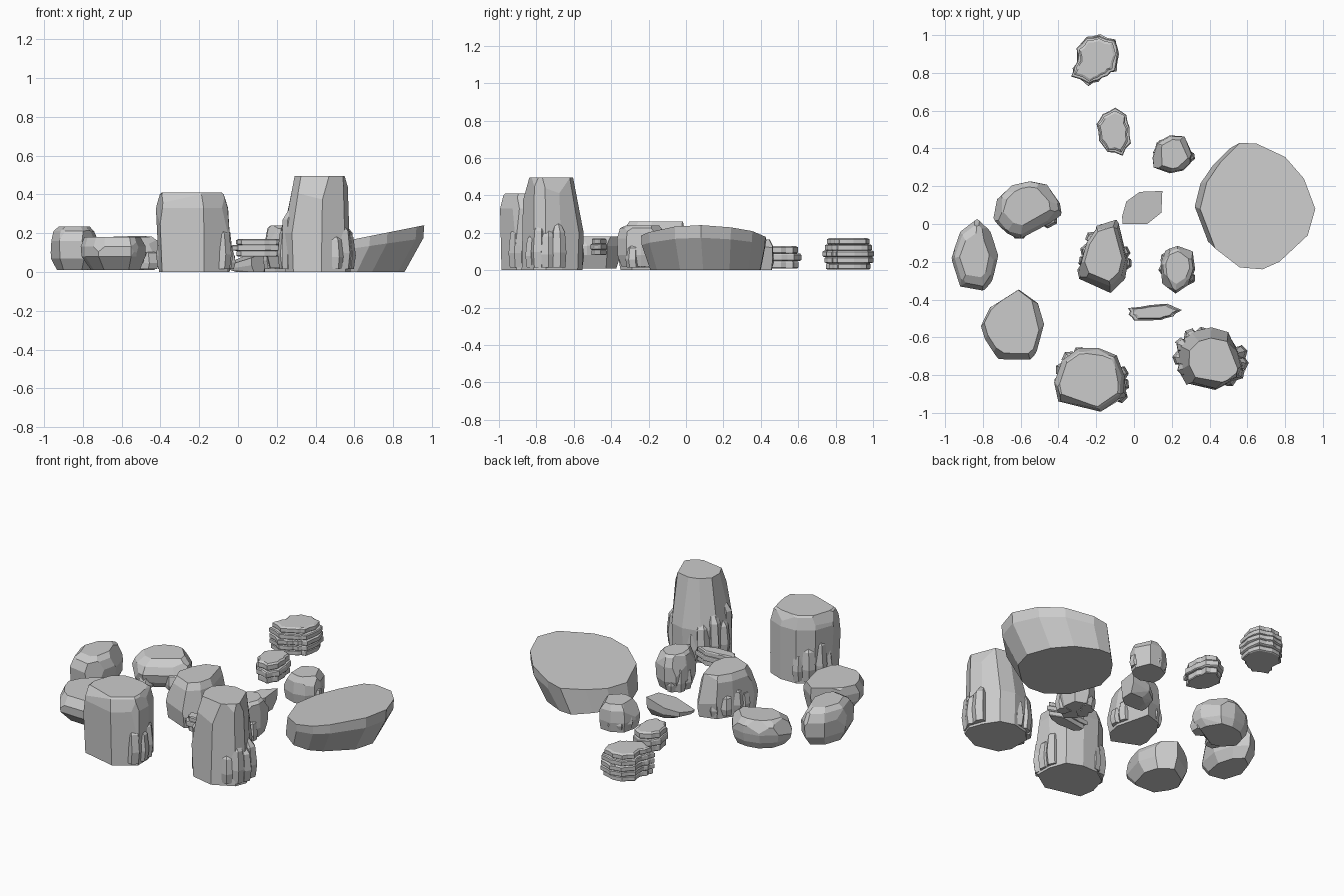
import bpy, bmesh, math, random
from mathutils import Vector

if "Cube" in bpy.data.objects:
    bpy.data.objects.remove(bpy.data.objects["Cube"])

random.seed(4)


def finish(name, bm):
    me = bpy.data.meshes.new(name)
    bmesh.ops.recalc_face_normals(bm, faces=bm.faces)
    bm.to_mesh(me)
    bm.free()
    bpy.context.collection.objects.link(bpy.data.objects.new(name, me))


def middle(pts):
    xs, ys = zip(*pts)
    return (min(xs) + max(xs)) / 2, (min(ys) + max(ys)) / 2


def hull(bm, coords, chips=0):
    """Add a separate convex chunk to bm, with some corners chipped flat."""
    part = bmesh.new()
    for c in coords:
        part.verts.new(c)
    res = bmesh.ops.convex_hull(part, input=part.verts)
    junk = {v for v in res["geom_interior"] if isinstance(v, bmesh.types.BMVert)}
    bmesh.ops.delete(part, geom=list(junk), context='VERTS')
    for i in range(chips):
        a = (i + random.random() * 0.7) * math.tau / chips
        n = Vector((math.cos(a), math.sin(a), random.uniform(0.1, 0.75))).normalized()
        d = max(v.co.dot(n) for v in part.verts) - random.uniform(0.006, 0.02)
        cut = bmesh.ops.bisect_plane(part, geom=part.verts[:] + part.edges[:] + part.faces[:],
                                     plane_co=n * d, plane_no=n, clear_outer=True)
        rim = [e for e in cut["geom_cut"] if isinstance(e, bmesh.types.BMEdge)]
        bmesh.ops.contextual_create(part, geom=rim)
    bmesh.ops.dissolve_limit(part, angle_limit=math.radians(10),
                             verts=part.verts, edges=part.edges)
    tmp = bpy.data.meshes.new("chunk")
    part.to_mesh(tmp)
    part.free()
    bm.from_mesh(tmp)
    bpy.data.meshes.remove(tmp)


def rock(name, pts, levels, tilt=(0, 0), ribs=(), jit=0.02, chips=6):
    """Faceted boulder: hull of scaled outlines (z, scale, dx, dy), plus
    pointed flutes (x, y, width, height) leaning towards its middle."""
    bm = bmesh.new()
    cx, cy = middle(pts)
    zmax = max(l[0] for l in levels)
    coords = []
    for z, s, dx, dy in levels:
        for x, y in pts:
            k = s * (1 + random.uniform(-jit, jit))
            px, py = (x - cx) * k, (y - cy) * k
            w = z / zmax
            coords.append((cx + px + dx, cy + py + dy,
                           max(0, z + w * (tilt[0] * px + tilt[1] * py))))
    hull(bm, coords, chips)
    for x, y, w, h in ribs:
        inward = Vector((cx - x, cy - y, 0)).normalized()
        turn = math.atan2(inward.y, inward.x) + random.uniform(-0.3, 0.3)
        c = []
        for z, s, lean in ((0.015, 0.9, 0.012), (h * 0.35, 1, 0.006),
                           (h * 0.75, 0.85, 0.012), (h, 0.2, 0.04)):
            for i in range(6):
                a = turn + i * math.pi / 3
                r = w * 0.62 * s * (1.5 if i == 0 else 1)
                c.append((x + inward.x * lean + r * math.cos(a),
                          y + inward.y * lean + r * math.sin(a), z))
        hull(bm, c)
    finish(name, bm)


def layered(name, pts, z0, z1, scales, rough=0.05):
    """Weathered rock made of stacked bulging strata."""
    bm = bmesh.new()
    cx, cy = middle(pts)
    fine = []
    for i, p in enumerate(pts):
        q = pts[(i + 1) % len(pts)]
        k = random.uniform(0.93, 1.02)
        fine += [p, (cx + ((p[0] + q[0]) / 2 - cx) * k, cy + ((p[1] + q[1]) / 2 - cy) * k)]
    step = (z1 - z0) / len(scales)
    rings = []
    for i, s in enumerate(scales):
        bumps = [random.uniform(-rough, rough * 0.4) for _ in fine]
        last = i == len(scales) - 1
        for f, k in ((0.0, 0.95), (0.12, 1.0), (0.8, 1.0), (1.0 if last else 0.95, 0.88 if last else 0.96)):
            rings.append([bm.verts.new((cx + (x - cx) * s * (k + b),
                                        cy + (y - cy) * s * (k + b), z0 + step * (i + f)))
                          for (x, y), b in zip(fine, bumps)])
    n = len(fine)
    for a, b in zip(rings, rings[1:]):
        for i in range(n):
            j = (i + 1) % n
            bm.faces.new((a[i], a[j], b[j], b[i]))
    bm.faces.new(rings[0][::-1])
    bm.faces.new(rings[-1])
    finish(name, bm)


# Tall standing rocks at the front
rock("tall_rock_right",
     [(.235, -.64), (.30, -.57), (.41, -.545), (.50, -.57), (.56, -.66), (.59, -.75),
      (.56, -.82), (.43, -.885), (.28, -.85), (.235, -.78)],
     [(0, .95, 0, 0), (.2, 1, 0, 0), (.44, .82, .01, -.01), (.495, .74, .012, -.012)],
     ribs=[(.25, -.64, .07, .32), (.24, -.71, .07, .27), (.255, -.77, .07, .36), (.30, -.59, .07, .28),
           (.36, -.575, .06, .22), (.565, -.68, .07, .27), (.57, -.74, .07, .24), (.55, -.79, .07, .28),
           (.51, -.83, .06, .22)])
rock("tall_rock_left",
     [(-.42, -.84), (-.38, -.72), (-.29, -.655), (-.18, -.65), (-.08, -.69), (-.04, -.80),
      (-.04, -.91), (-.17, -1.0), (-.40, -.94)],
     [(0, .94, 0, 0), (.18, 1, 0, 0), (.33, .97, -.005, 0), (.40, .88, -.01, 0), (.41, .82, -.01, 0)],
     ribs=[(-.385, -.83, .07, .24), (-.38, -.77, .07, .3), (-.345, -.71, .07, .26), (-.29, -.68, .06, .22),
           (-.065, -.79, .07, .27), (-.06, -.85, .07, .23), (-.07, -.91, .07, .26)])

# Wide slab with a sloping top
rock("broad_slab",
     [(.35, .08), (.385, .22), (.46, .33), (.56, .43), (.65, .425), (.80, .355), (.90, .24),
      (.96, .08), (.92, -.06), (.77, -.20), (.68, -.24), (.56, -.23), (.43, -.13)],
     [(.18, 1, 0, 0), (.13, .99, -.002, 0), (0, .88, -.065, .01), (0, .78, -.05, 0)],
     tilt=(.2, 0), jit=0, chips=0)

# Middle group
rock("middle_rock",
     [(-.30, -.24), (-.26, -.10), (-.20, -.01), (-.09, .025), (-.05, -.09), (-.03, -.20),
      (-.05, -.30), (-.12, -.365), (-.19, -.34), (-.29, -.29)],
     [(0, .92, 0, 0), (.1, 1, 0, 0), (.22, .88, 0, .01), (.26, .74, 0, .01)],
     ribs=[(-.265, -.20, .06, .16), (-.255, -.14, .06, .19), (-.225, -.07, .06, .16), (-.17, -.03, .06, .14),
           (-.05, -.15, .06, .17), (-.04, -.21, .06, .14)], chips=4)
rock("small_tall_rock",
     [(.14, -.21), (.165, -.14), (.23, -.115), (.31, -.145), (.325, -.24), (.295, -.32),
      (.22, -.37), (.15, -.315)],
     [(.02, .8, 0, 0), (.08, .97, 0, 0), (.17, 1, 0, 0), (.225, .88, 0, 0), (.24, .68, 0, .01)],
     ribs=[(.16, -.24, .06, .17), (.17, -.18, .06, .2), (.205, -.15, .05, .16), (.295, -.29, .06, .16)], chips=4)
rock("small_wedge",
     [(-.063, .04), (-.04, .12), (.03, .17), (.15, .175), (.145, .06), (.07, .0), (-.06, 0)],
     [(0, .7, .02, -.01), (.035, .97, 0, 0), (.075, 1, 0, 0)], tilt=(.32, .12), jit=.0, chips=0)
rock("small_back_rock",
     [(.10, .35), (.12, .43), (.19, .47), (.27, .465), (.31, .37), (.30, .32), (.26, .285),
      (.19, .27), (.105, .30)],
     [(0, .9, 0, 0), (.06, 1, 0, 0), (.13, .95, 0, 0), (.165, .78, .01, 0)],
     ribs=[(.125, .33, .05, .12), (.125, .38, .05, .13), (.15, .425, .05, .12), (.205, .445, .05, .12),
           (.3, .355, .05, .11)], chips=3)

# Left group of boulders
rock("left_back_boulder",
     [(-.75, .03), (-.725, .13), (-.645, .205), (-.55, .225), (-.46, .21), (-.395, .11),
      (-.385, .045), (-.50, -.03), (-.60, -.075), (-.675, -.055)],
     [(.01, .75, 0, .01), (.05, .94, 0, 0), (.1, 1, 0, 0), (.145, .93, 0, .01), (.18, .68, 0, .02)],
     ribs=[(-.61, -.04, .08, .10), (-.45, .03, .09, .13)], tilt=(.02, .04), chips=5)
rock("left_boulder",
     [(-.97, -.18), (-.92, -.04), (-.83, .025), (-.76, -.04), (-.72, -.165), (-.75, -.31),
      (-.79, -.355), (-.92, -.33)],
     [(.01, .72, 0, 0), (.07, .97, 0, 0), (.16, 1, 0, 0), (.21, .86, 0, 0), (.235, .62, 0, 0)], chips=5)
rock("left_front_boulder",
     [(-.81, -.54), (-.76, -.44), (-.61, -.345), (-.51, -.42), (-.475, -.53), (-.52, -.69),
      (-.55, -.72), (-.72, -.715), (-.79, -.61)],
     [(.01, .75, .01, .02), (.08, .98, 0, 0), (.13, 1, 0, 0), (.18, .9, 0, .015)], jit=.01, chips=4)

# Layered stones at the back and the raised flake at the front
layered("layered_rock",
        [(-.335, .78), (-.325, .825), (-.30, .86), (-.305, .93), (-.25, .99), (-.18, 1.0),
         (-.10, .975), (-.08, .90), (-.095, .81), (-.14, .785), (-.19, .755), (-.24, .735)],
        .005, .172, [.93, 1.0, 1.02, .99, .86])
layered("small_layered_rock",
        [(-.20, .53), (-.165, .58), (-.10, .615), (-.04, .58), (-.025, .51), (-.02, .43),
         (-.06, .36), (-.14, .38), (-.185, .44)],
        .01, .13, [.9, 1.02, .9])
layered("raised_flake",
        [(-.03, -.48), (-.03, -.445), (.08, -.43), (.18, -.42), (.26, -.455), (.21, -.49),
         (.14, -.51), (.0, -.51)],
        .08, .17, [.88, 1.0, .85])
